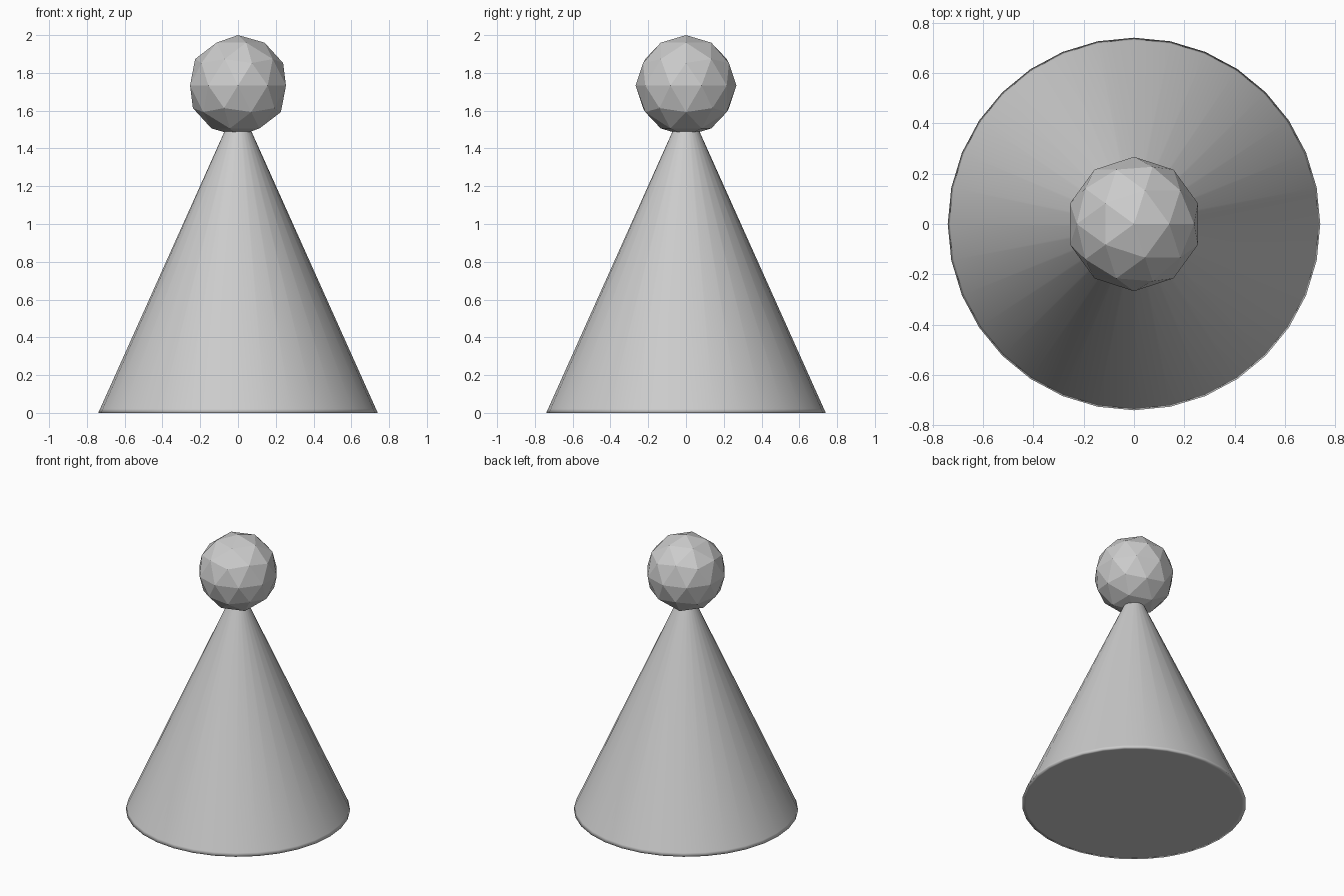
import bpy, bmesh, math

if "Cube" in bpy.data.objects:
    bpy.data.objects.remove(bpy.data.objects["Cube"])

SIDES = 32

# Cone body: profile of (radius, height) rings, with tight loops softening the base rim
profile = [(0.715, 0.0), (0.74, 0.0), (0.73, 0.022), (0.06, 1.515)]
tip_height = 1.65

bm = bmesh.new()
rings = []
for r, z in profile:
    rings.append([bm.verts.new((r * math.cos(2 * math.pi * i / SIDES),
                                r * math.sin(2 * math.pi * i / SIDES), z))
                  for i in range(SIDES)])
for low, high in zip(rings, rings[1:]):
    for i in range(SIDES):
        j = (i + 1) % SIDES
        bm.faces.new((low[i], low[j], high[j], high[i]))

# Base disc and pointed tip (hidden inside the ball)
bm.faces.new(rings[0][::-1])
tip = bm.verts.new((0, 0, tip_height))
for i in range(SIDES):
    bm.faces.new((rings[-1][i], rings[-1][(i + 1) % SIDES], tip))
bmesh.ops.recalc_face_normals(bm, faces=bm.faces)
for f in bm.faces:
    f.smooth = True

mesh = bpy.data.meshes.new("cone_body")
bm.to_mesh(mesh)
bm.free()
body = bpy.data.objects.new("cone_body", mesh)
bpy.context.collection.objects.link(body)

# Faceted ball on top
bpy.ops.mesh.primitive_ico_sphere_add(subdivisions=2, radius=0.267, location=(0, 0, 1.733))
bpy.context.object.name = "ball_head"
